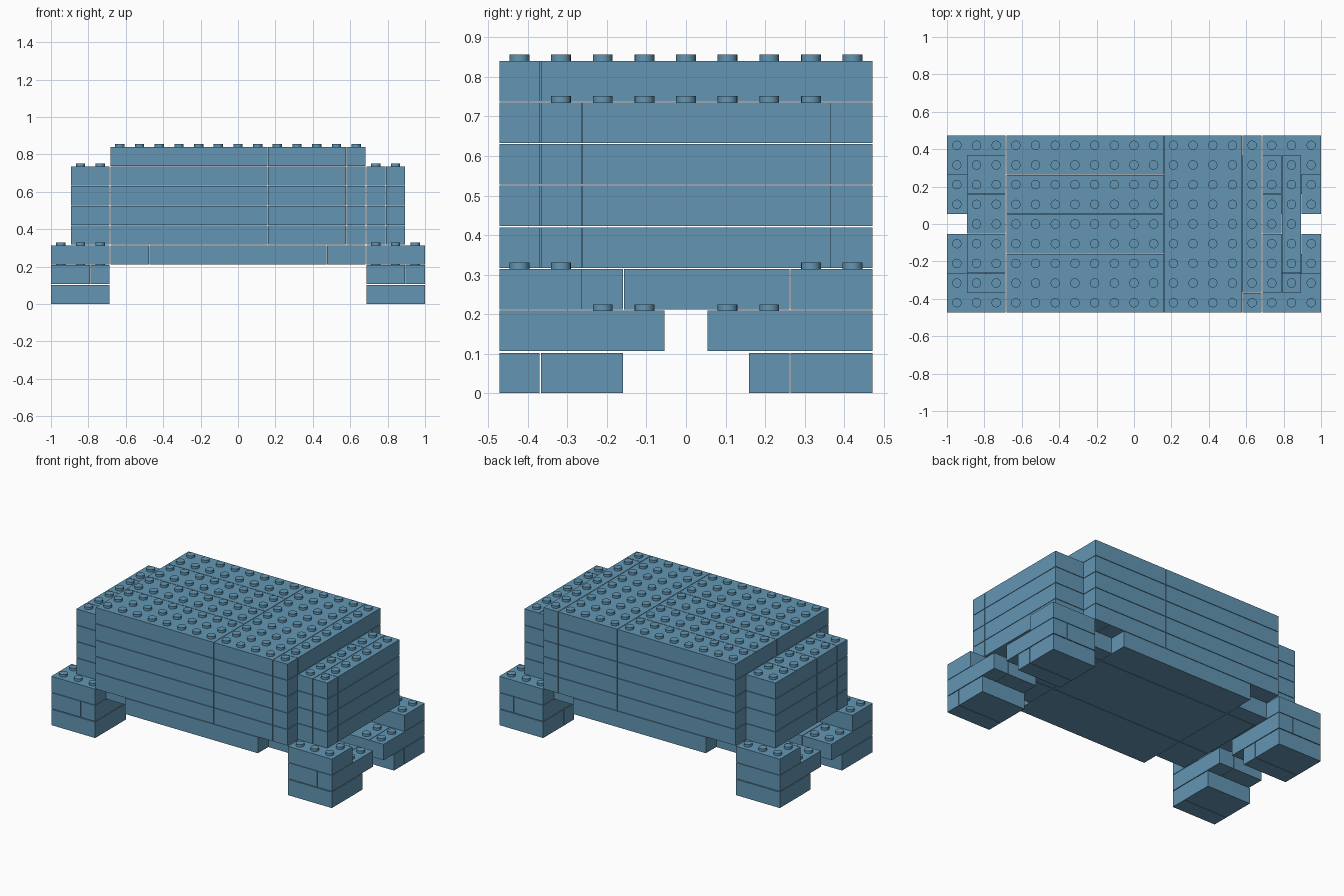
import bpy
import bmesh
from mathutils import Matrix, Vector

old = bpy.data.objects.get("Cube")
if old:
    bpy.data.objects.remove(old, do_unlink=True)

PITCH = 2 / 19          # one cell of the brick grid
GAP = 0.0015            # half the seam between bricks
STUD_R, STUD_H = 0.025, 0.016

blue = bpy.data.materials.new("steel_blue")
blue.use_nodes = True
blue.diffuse_color = (0.125, 0.305, 0.455, 1)
blue.node_tree.nodes["Principled BSDF"].inputs["Base Color"].default_value = blue.diffuse_color

bricks = []             # name, columns, rows, layer


def brick(name, cols, rows, layer):
    bricks.append((name, cols, rows, layer))


# Four feet: two stepped courses and a cap each, mirrored to the corners
for side in ("right", "left"):
    for end in ("front", "back"):
        def corner(name, cols, rows, layer):
            if side == "left":
                cols = (18 - cols[1], 18 - cols[0])
            if end == "back":
                rows = (8 - rows[1], 8 - rows[0])
            brick(f"{end}_{side}_{name}", cols, rows, layer)

        if end == "front":
            corner("foot_outer", (0, 2), (0, 0), 0)
            corner("foot_inner", (0, 2), (1, 2), 0)
        else:
            corner("foot_outer", (0, 2), (0, 1), 0)
            corner("foot_inner", (0, 2), (2, 2), 0)
        split = 1 if side == "right" else 0
        corner("ankle_outer", (0, split), (0, 3), 1)
        corner("ankle_inner", (split + 1, 2), (0, 3), 1)
        corner("foot_cap", (0, 2), (0, 1), 2)

# Floor with notched corners
for rows in ((0, 2), (3, 6), (7, 8)):
    brick("floor", (5, 13), rows, 2)
for cols in ((3, 4), (14, 15)):
    for rows in ((1, 2), (3, 6), (7, 7)):
        brick("floor_end", cols, rows, 2)

# Main body courses
for layer in range(3, 8):
    for rows in ((0, 2), (3, 4), (5, 6), (7, 8)):
        brick("body_long", (3, 10), rows, layer)
    brick("body_cross", (11, 14), (0, 8), layer)
    brick("body_edge", (15, 15), (0, 0), layer)
    brick("body_edge", (15, 15), (1, 8), layer)

# Lower end blocks
for layer in range(3, 7):
    for rows in ((1, 1), (2, 3), (4, 5), (6, 7)):
        brick("right_end", (1, 2), rows, layer)
    for rows in ((1, 3), (4, 5), (6, 7)):
        brick("left_end_inner", (16, 16), rows, layer)
    for rows in ((1, 1), (2, 7)):
        brick("left_end_outer", (17, 17), rows, layer)


def cells(cols, rows):
    return [(c, r) for c in range(cols[0], cols[1] + 1)
            for r in range(rows[0], rows[1] + 1)]


filled = {(c, r, b[3]) for b in bricks for c, r in cells(b[1], b[2])}


# Build each brick as a box with round studs on its uncovered cells
def build(name, cols, rows, layer):
    bm = bmesh.new()
    lo = Vector((cols[0] - 9.5, rows[0] - 4.5, layer)) * PITCH
    hi = Vector((cols[1] - 8.5, rows[1] - 3.5, layer + 1)) * PITCH
    size = hi - lo - Vector((GAP, GAP, GAP)) * 2
    if layer == 0:
        lo.z -= GAP * 2
    bmesh.ops.create_cube(bm, size=1, matrix=Matrix.Translation((lo + hi) / 2)
                          @ Matrix.Diagonal((*size, 1)))
    for c, r in cells(cols, rows):
        if (c, r, layer + 1) in filled:
            continue
        top = Vector(((c - 9) * PITCH, (r - 4) * PITCH, hi.z - GAP + STUD_H / 2))
        bmesh.ops.create_cone(bm, cap_ends=True, segments=16, radius1=STUD_R,
                              radius2=STUD_R, depth=STUD_H,
                              matrix=Matrix.Translation(top))
    mesh = bpy.data.meshes.new(name)
    bm.to_mesh(mesh)
    bm.free()
    mesh.materials.append(blue)
    obj = bpy.data.objects.new(name, mesh)
    bpy.context.collection.objects.link(obj)
    return obj


parts = [build(*b) for b in bricks]

# Smooth round studs, crisp brick edges
for obj in parts:
    obj.select_set(True)
bpy.context.view_layer.objects.active = parts[0]
bpy.ops.object.shade_smooth_by_angle()
